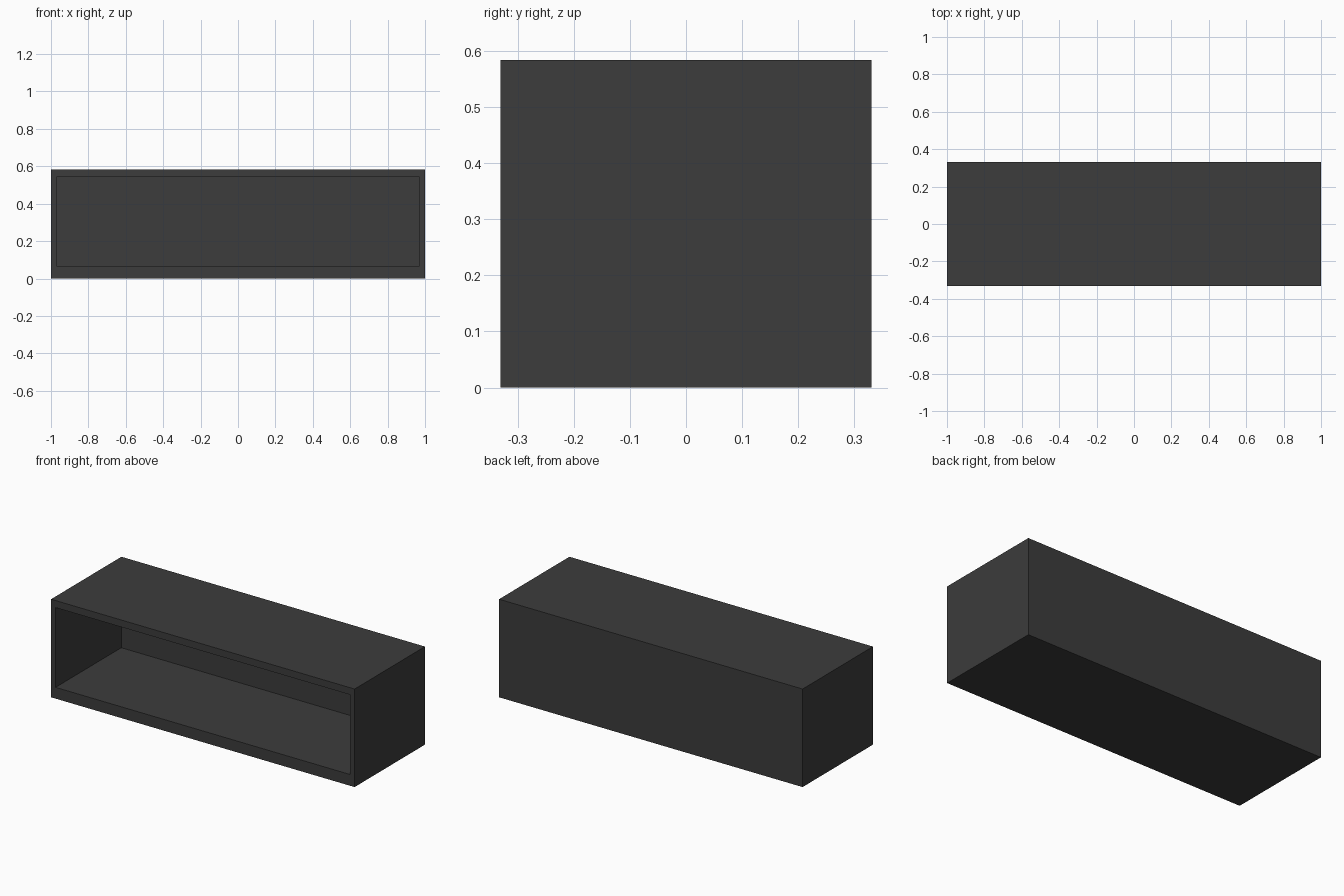
import bpy, bmesh

if "Cube" in bpy.data.objects:
    bpy.data.objects.remove(bpy.data.objects["Cube"])

# Single dark grey material
mat = bpy.data.materials.new("dark_grey")
mat.diffuse_color = (0.045, 0.045, 0.045, 1)
mat.use_nodes = True
mat.node_tree.nodes["Principled BSDF"].inputs["Base Color"].default_value = mat.diffuse_color

W, D, H = 1.0, 0.331, 0.584          # half width, half depth, height
IX, IZ0, IZ1, IY = 0.97, 0.067, 0.542, 0.287   # niche half width, floor, ceiling, back


def move(verts, x, y, z):
    """Place a face's vertices on the given rectangle (x half width, z range)."""
    for v in verts:
        v.co = (x if v.co.x > 0 else -x, y, z[1] if v.co.z > H / 2 else z[0])


# Open-fronted cabinet: box with an inset front face pushed back as the niche
bm = bmesh.new()
bmesh.ops.create_cube(bm, size=2)
for v in bm.verts:
    v.co = (v.co.x * W, v.co.y * D, H if v.co.z > 0 else 0)
bm.normal_update()
front = min(bm.faces, key=lambda f: f.calc_center_median().y)
bmesh.ops.inset_region(bm, faces=[front], thickness=0.03)
move(front.verts, IX, -D, (IZ0, IZ1))
niche = bmesh.ops.extrude_discrete_faces(bm, faces=[front])["faces"][0]
move(niche.verts, IX, IY, (IZ0, IZ1))
bmesh.ops.recalc_face_normals(bm, faces=bm.faces)

mesh = bpy.data.meshes.new("cabinet")
bm.to_mesh(mesh)
bm.free()
mesh.materials.append(mat)
bpy.context.collection.objects.link(bpy.data.objects.new("cabinet", mesh))
